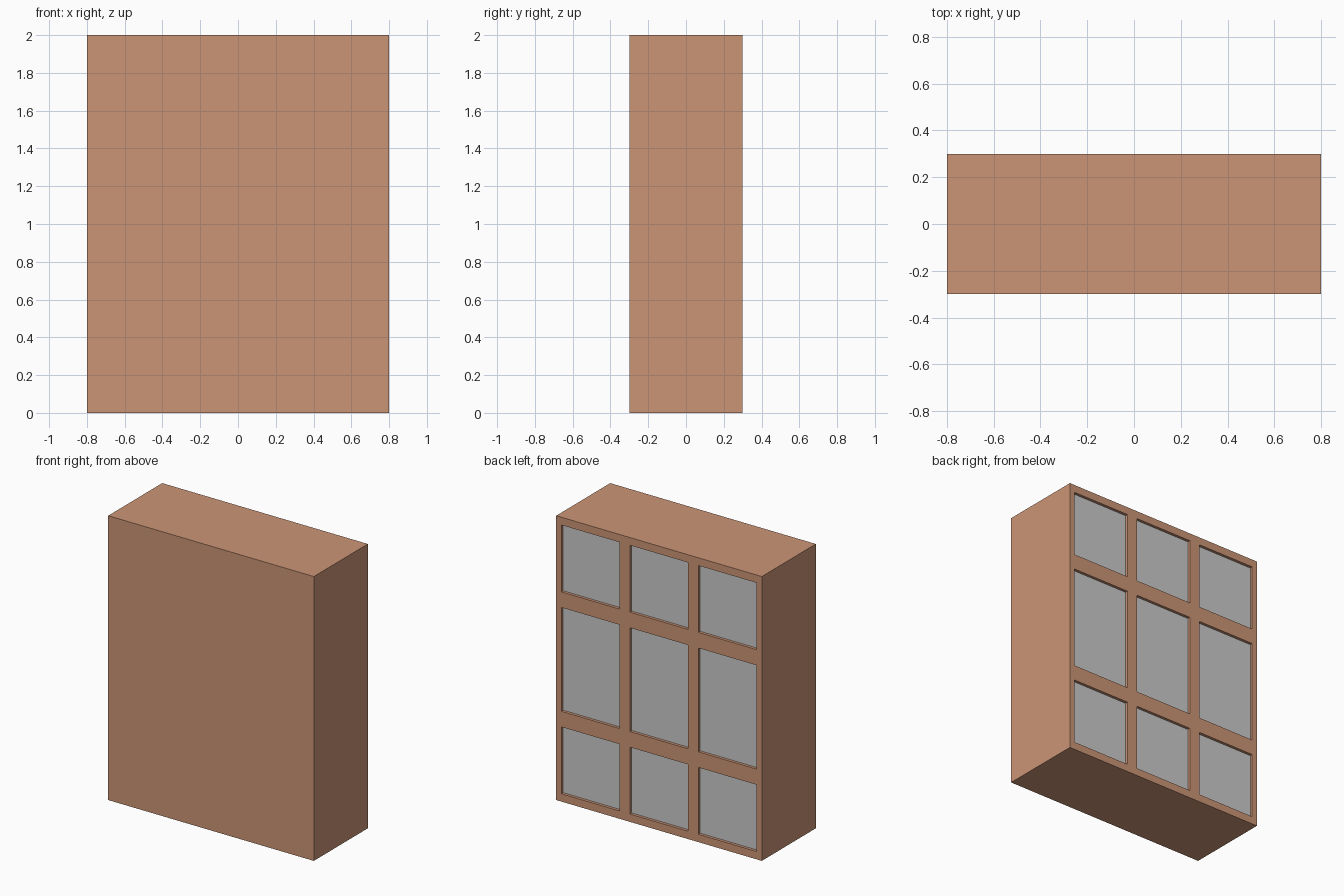
import bpy, bmesh
from mathutils import Matrix, Vector

if "Cube" in bpy.data.objects:
    bpy.data.objects.remove(bpy.data.objects["Cube"])

W, D, H = 1.6, 0.6, 2.0
RECESS, PANE = 0.02, 0.01
COLS = [-W / 3, 0, W / 3]
ROWS = [(0.055, 0.525), (0.635, 1.365), (1.475, 1.945)]
PANE_W = 0.453


def boxes(name, bounds, color=None):
    """One object made of axis-aligned boxes given as (low, high) corners."""
    bm = bmesh.new()
    for lo, hi in bounds:
        lo, hi = Vector(lo), Vector(hi)
        mat = Matrix.Translation((lo + hi) / 2) @ Matrix.Diagonal((*(hi - lo), 1))
        bmesh.ops.create_cube(bm, size=1, matrix=mat)
    mesh = bpy.data.meshes.new(name)
    bm.to_mesh(mesh)
    bm.free()
    if color:
        m = bpy.data.materials.new(name + "_paint")
        m.diffuse_color = color
        m.use_nodes = True
        m.node_tree.nodes["Principled BSDF"].inputs["Base Color"].default_value = m.diffuse_color
        mesh.materials.append(m)
    ob = bpy.data.objects.new(name, mesh)
    bpy.context.collection.objects.link(ob)
    return ob


def grid(y0, y1):
    """3 x 3 window layout on the back face."""
    return [((x - PANE_W / 2, y0, z0), (x + PANE_W / 2, y1, z1))
            for x in COLS for z0, z1 in ROWS]


# Solid brown cabinet body
body = boxes("cabinet_body", [((-W / 2, -D / 2, 0), (W / 2, D / 2, H))],
             (0.6, 0.3, 0.18, 1))

# Shallow pockets cut into the back
cutter = boxes("pocket_cutter", grid(D / 2 - RECESS - PANE, D / 2 + 0.1))
cutter.hide_render = True
cutter.hide_set(True)
cut = body.modifiers.new("pockets", 'BOOLEAN')
cut.operation = 'DIFFERENCE'
cut.solver = 'EXACT'
cut.object = cutter

# Grey panes set inside the pockets
boxes("window_panes", grid(D / 2 - RECESS - PANE, D / 2 - RECESS))
